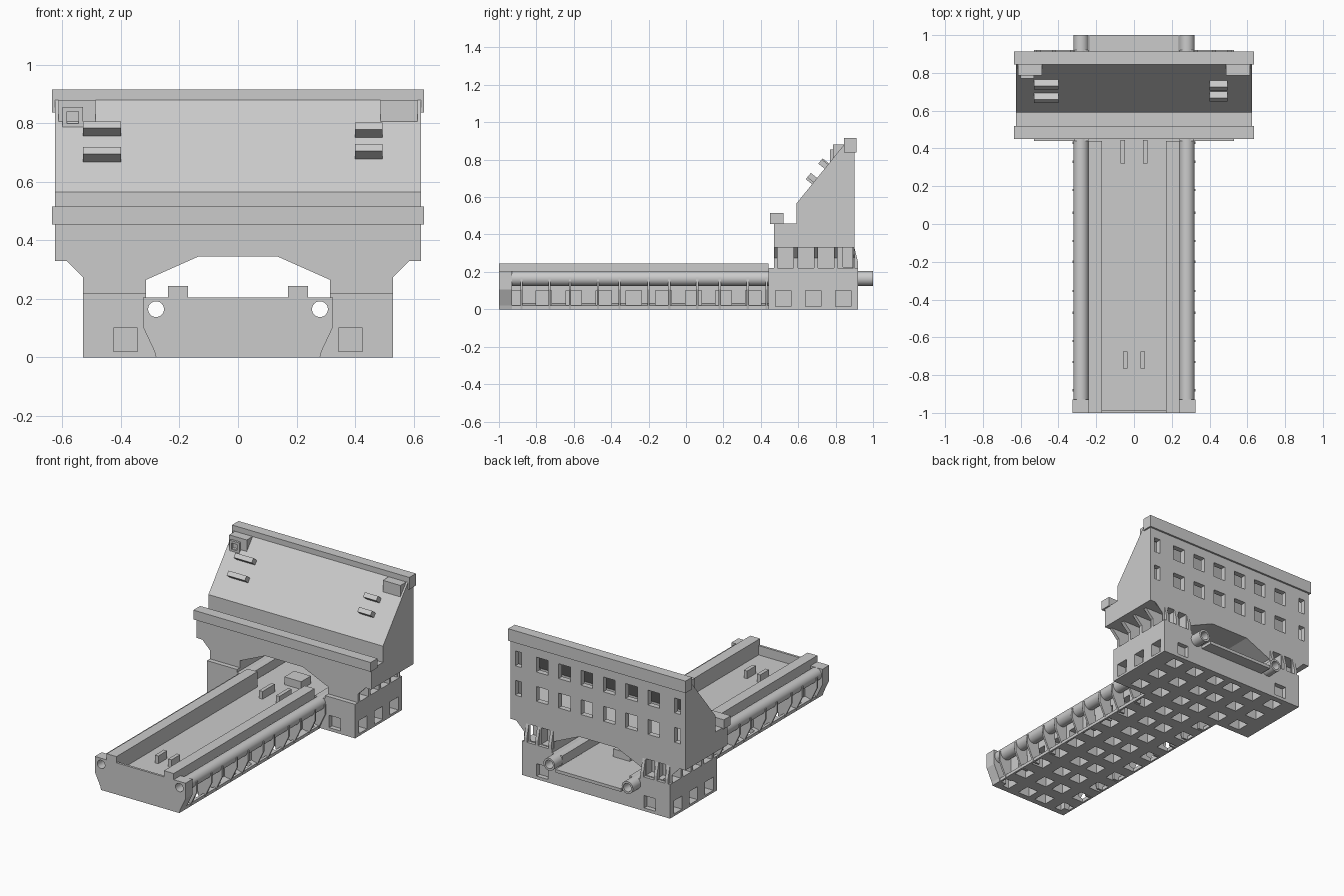
import bpy, bmesh, math
from mathutils import Matrix, Vector

old = bpy.data.objects.get("Cube")
if old:
    bpy.data.objects.remove(old, do_unlink=True)

grey = bpy.data.materials.new("plain grey")
grey.use_nodes = True
GREY = (0.6, 0.6, 0.6, 1)
grey.diffuse_color = GREY
grey.node_tree.nodes["Principled BSDF"].inputs["Base Color"].default_value = GREY


def finish(name, bm):
    bmesh.ops.recalc_face_normals(bm, faces=bm.faces)
    mesh = bpy.data.meshes.new(name)
    bm.to_mesh(mesh)
    bm.free()
    mesh.materials.append(grey)
    obj = bpy.data.objects.new(name, mesh)
    bpy.context.collection.objects.link(obj)
    return obj


def add_prism(bm, pts, axis, a, b):
    """Extrude a 2D outline along x (points are y, z) or y (points are x, z)."""
    def place(p, t):
        return (t, p[0], p[1]) if axis == "x" else (p[0], t, p[1])
    face = bm.faces.new([bm.verts.new(place(p, a)) for p in pts])
    out = bmesh.ops.extrude_face_region(bm, geom=[face])
    shift = Vector((b - a, 0, 0)) if axis == "x" else Vector((0, b - a, 0))
    bmesh.ops.translate(bm, vec=shift, verts=[v for v in out["geom"] if isinstance(v, bmesh.types.BMVert)])


def prism(name, pts, axis, a, b):
    bm = bmesh.new()
    add_prism(bm, pts, axis, a, b)
    return finish(name, bm)


def boxes(name, spans):
    """One object from boxes given as (x0, x1, y0, y1, z0, z1)."""
    bm = bmesh.new()
    for x0, x1, y0, y1, z0, z1 in spans:
        add_prism(bm, [(x0, z0), (x1, z0), (x1, z1), (x0, z1)], "y", y0, y1)
    return finish(name, bm)


def both(spans):
    return [s for x0, x1, *r in spans for s in ((x0, x1, *r), (-x1, -x0, *r))]


def mirrored(half):
    return half + [(-x, z) for x, z in reversed(half)]


def rods(name, radius, y0, y1):
    bm = bmesh.new()
    for s in (-1, 1):
        m = Matrix.Translation((s * 0.28, (y0 + y1) / 2, 0.165)) @ Matrix.Rotation(math.pi / 2, 4, "X")
        bmesh.ops.create_cone(bm, cap_ends=True, segments=32, radius1=radius, radius2=radius,
                              depth=y1 - y0, matrix=m)
    return finish(name, bm)


def cut(obj, *cutters):
    for c in cutters:
        mod = obj.modifiers.new("cut", "BOOLEAN")
        mod.operation, mod.solver, mod.object = "DIFFERENCE", "EXACT", c
        bpy.context.view_layer.update()
        dg = bpy.context.evaluated_depsgraph_get()
        mesh = bpy.data.meshes.new_from_object(obj.evaluated_get(dg))
        obj.modifiers.clear()
        obj.data = mesh
        bpy.data.objects.remove(c, do_unlink=True)


def bores():
    return rods("bore_cutter", 0.027, -1.2, 1.2)


def floor_holes(columns, first, count):
    h, p = 0.042, 0.16
    return boxes("floor_hole_cutter", both([(x - h, x + h, first + i * p - h, first + i * p + h, -0.1, 0.1)
                                            for x in columns for i in range(count)]))


# Bed: core with channel and two raised rails
core = [(0.28, 0), (0.28, 0.02), (0.24, 0.03), (0.24, 0.245), (0.17, 0.245), (0.17, 0.145)]
bed = prism("bed_core", mirrored(core), "y", -0.985, 0.44)
cut(bed, floor_holes((0.065, 0.225), -0.92, 9))

flank = [(0.28, 0), (0.285, 0.02), (0.325, 0.105)]
lip = prism("bed_front_plate", mirrored(flank + [(0.325, 0.205)]), "y", -1, -0.985)
cut(lip, bores())
boxes("rail_front_tips", both([(0.17, 0.24, -1, -0.985, 0.205, 0.245)]))
for side, s in (("left", 1), ("right", -1)):
    outline = [(s * x, z) for x, z in [(0.23, 0)] + flank + [(0.325, 0.205), (0.23, 0.205)]]
    cut(prism(side + "_end_block", outline, "y", -0.985, -0.93), bores())
    # Thin ribs under the tubes
    bm = bmesh.new()
    rib = [(s * x, z) for x, z in [(0.23, 0)] + flank + [(0.325, 0.17), (0.23, 0.17)]]
    for y in (-0.88, -0.73, -0.62, -0.47, -0.355, -0.2, -0.09, 0.06, 0.18, 0.33, 0.43):
        add_prism(bm, rib, "y", y - 0.006, y + 0.006)
    cut(finish(side + "_bed_ribs", bm), rods("rib_cutter", 0.035, -1, 1))

# Guide tubes, hollow, running the whole length
tubes = rods("guide_tubes", 0.04, -0.94, 1)
cut(tubes, bores())

# Channel floor through the base, with small stops
boxes("channel_floor", [(-0.235, 0.235, 0.44, 1, 0.125, 0.145)])
boxes("channel_stops", [(x - 0.012, x + 0.012, y0, y1, 0.14, 0.195)
                        for x, y0, y1 in ((-0.047, -0.765, -0.675), (0.047, -0.765, -0.675),
                                          (-0.06, 0.32, 0.445), (0.06, 0.32, 0.445))]
      + [(-0.06, 0.06, 0.56, 0.66, 0.14, 0.195)])

# Base block with square openings on every side
base = boxes("base_block", [(-0.53, 0.53, 0.44, 0.92, 0, 0.22)])
side_holes = [(0.47, 0.6, y - 0.042, y + 0.042, 0.015, 0.1) for y in (0.52, 0.68, 0.84)]
end_holes = [(0.344, 0.426, a, b, 0.02, 0.1) for a, b in ((0.4, 0.47), (0.89, 1))]
cut(base,
    boxes("arch_cutter", [(-0.315, 0.315, 0.3, 1.1, 0.2, 0.4)]),
    boxes("channel_cutter", [(-0.24, 0.24, 0.3, 1.1, 0.14, 0.3)]),
    rods("tube_cutter", 0.039, 0.3, 1.2),
    floor_holes((0.065, 0.225, 0.385), 0.52, 3),
    boxes("side_hole_cutter", both(side_holes)),
    boxes("end_hole_cutter", both(end_holes)))

# Arched support with flared shoulders
half = [(0.315, 0.21), (0.53, 0.21), (0.53, 0.275), (0.585, 0.33), (0.625, 0.33), (0.625, 0.46)]
arch = [(-0.315, 0.265), (-0.135, 0.345), (0.135, 0.345), (0.315, 0.265)]
support = prism("arched_support", mirrored(half) + arch, "y", 0.47, 0.9)
cut(support,
    boxes("shoulder_pocket_cutter", both([(0.46, 0.7, y, y + 0.085, 0.22, 0.33)
                                          for y in (0.49, 0.6, 0.705, 0.81)])),
    boxes("rear_pocket_cutter", both([(x, x + 0.06, 0.84, 1, 0.225, 0.33) for x in (0.345, 0.425)])))

# Rear flares where the support meets the base
bm = bmesh.new()
for s in (-1, 1):
    for x in (0.32, 0.415, 0.495):
        add_prism(bm, [(0.89, 0.21), (0.92, 0.21), (0.92, 0.25), (0.9, 0.33), (0.89, 0.33)],
                  "x", s * x, s * (x + 0.02))
finish("rear_flares", bm)

# Sloped upper housing, hollow with two rows of rear windows
housing = prism("sloped_housing", [(0.47, 0.44), (0.47, 0.46), (0.59, 0.46), (0.59, 0.565),
                                   (0.845, 0.88), (0.9, 0.88), (0.9, 0.44)], "x", -0.625, 0.625)
windows = [(x - w, x + w, 0.84, 1, z - 0.048, z + 0.048)
           for x, w in ((0.08, 0.042), (0.24, 0.042), (0.4, 0.042), (0.57, 0.022)) for z in (0.54, 0.73)]
cut(housing,
    prism("hollow_cutter", [(0.63, 0.46), (0.63, 0.56), (0.83, 0.81), (0.865, 0.81), (0.865, 0.46)],
          "x", -0.6, 0.6),
    boxes("window_cutter", both(windows)))

# Long bars along the top and the front ledge
boxes("top_bar", [(-0.635, 0.635, 0.845, 0.912, 0.837, 0.915)])
boxes("ledge_bar", [(-0.635, 0.635, 0.45, 0.52, 0.455, 0.515)])

# Corner blocks and knob
boxes("corner_blocks", [(-0.613, -0.487, 0.785, 0.85, 0.805, 0.88), (0.487, 0.613, 0.785, 0.85, 0.805, 0.88)])
knob = boxes("knob", [(-0.6, -0.53, 0.77, 0.8, 0.785, 0.855)])
cut(knob, boxes("knob_cutter", [(-0.585, -0.545, 0.7, 0.785, 0.8, 0.84)]))

# Tabs standing square to the slope
slope = math.atan2(0.315, 0.255)
bm = bmesh.new()
for x, width, z in ((-0.465, 0.13, 0.69), (-0.465, 0.13, 0.778), (0.447, 0.094, 0.7), (0.447, 0.094, 0.773)):
    y = 0.59 + (z - 0.565) * 0.255 / 0.315 - 0.02
    m = Matrix.Translation((x, y, z)) @ Matrix.Rotation(slope, 4, "X") @ Matrix.Diagonal((width, 0.03, 0.055, 1))
    bmesh.ops.create_cube(bm, size=1, matrix=m)
finish("slope_tabs", bm)

# Smooth only the round tubes
bpy.ops.object.select_all(action="DESELECT")
tubes.select_set(True)
bpy.context.view_layer.objects.active = tubes
bpy.ops.object.shade_smooth_by_angle(angle=math.radians(30))
